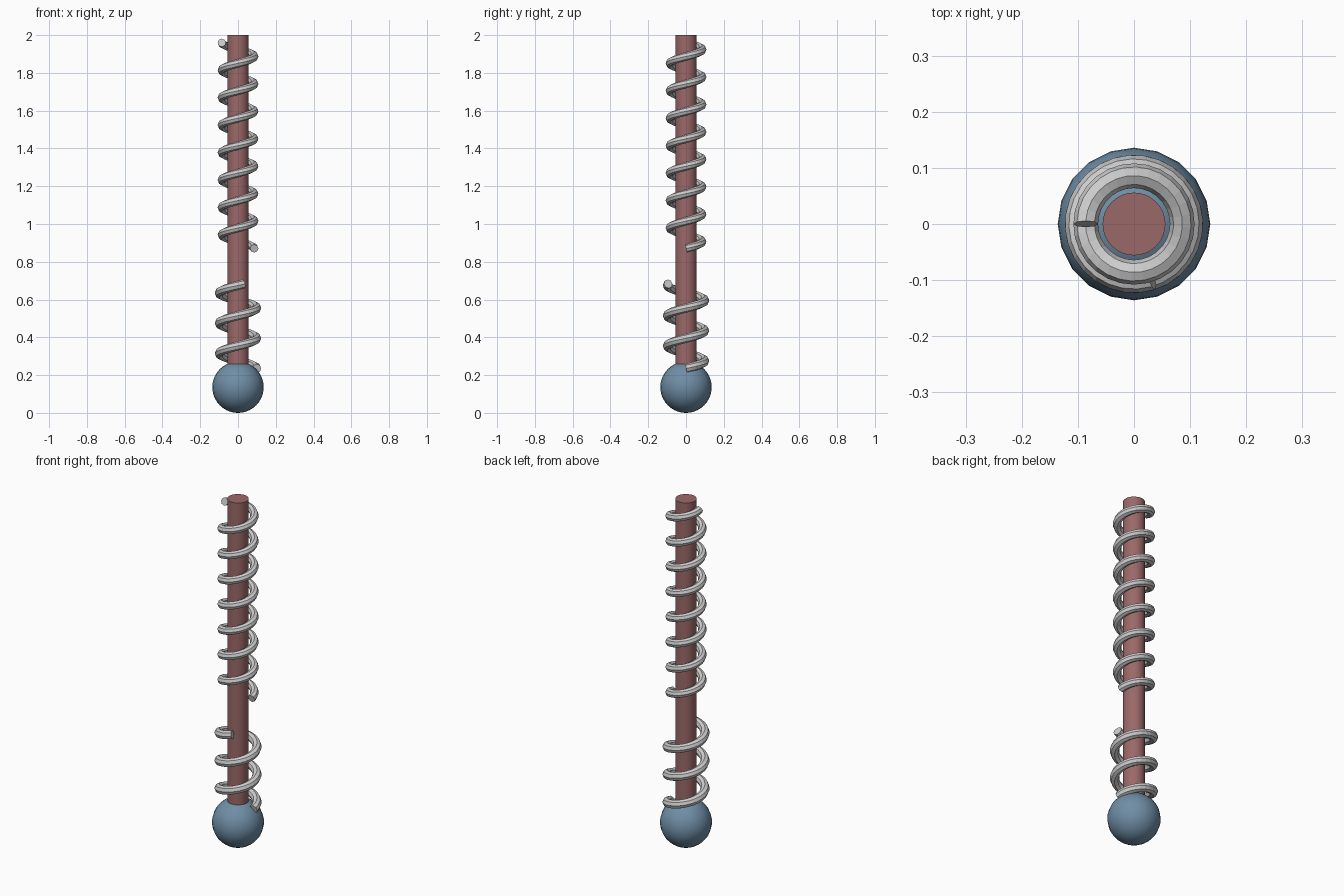
import bpy, bmesh
from math import cos, sin, pi, radians
from mathutils import Vector

if "Cube" in bpy.data.objects:
    bpy.data.objects.remove(bpy.data.objects["Cube"])


def paint(obj, name, rgb):
    mat = bpy.data.materials.new(name)
    mat.diffuse_color = (*rgb, 1)
    mat.use_nodes = True
    mat.node_tree.nodes["Principled BSDF"].inputs["Base Color"].default_value = mat.diffuse_color
    obj.data.materials.append(mat)


def coil(name, radius, wire, z0, pitch, turns, steps=28, sides=8):
    """Wire swept along a rising counter-clockwise helix, capped at both ends."""
    bm = bmesh.new()
    rings = []
    n = round(turns * steps)
    for i in range(n + 1):
        a = 2 * pi * turns * i / n
        out = Vector((cos(a), sin(a), 0))
        centre = out * radius + Vector((0, 0, z0 + pitch * a / (2 * pi)))
        tangent = Vector((-sin(a) * radius, cos(a) * radius, pitch / (2 * pi))).normalized()
        up = out.cross(tangent)
        rings.append([bm.verts.new(centre + wire * (cos(t) * out + sin(t) * up))
                      for t in (2 * pi * k / sides for k in range(sides))])
    for r, s in zip(rings, rings[1:]):
        for k in range(sides):
            j = (k + 1) % sides
            bm.faces.new((r[k], r[j], s[j], s[k]))
    bm.faces.new(rings[0])
    bm.faces.new(rings[-1])
    bmesh.ops.recalc_face_normals(bm, faces=bm.faces)
    mesh = bpy.data.meshes.new(name)
    bm.to_mesh(mesh)
    bm.free()
    obj = bpy.data.objects.new(name, mesh)
    bpy.context.collection.objects.link(obj)
    return obj


# Ball at the foot
bpy.ops.mesh.primitive_uv_sphere_add(segments=20, ring_count=20, radius=0.136, location=(0, 0, 0.136))
ball = bpy.context.object
ball.name = "ball"
bpy.ops.object.shade_smooth_by_angle(angle=radians(30))
paint(ball, "blue", (0.16, 0.27, 0.38))

# Straight rod rising from the ball
bottom, top = 0.136, 2.0
bpy.ops.mesh.primitive_cylinder_add(vertices=32, radius=0.056, depth=top - bottom,
                                    location=(0, 0, (top + bottom) / 2))
rod = bpy.context.object
rod.name = "rod"
bpy.ops.object.shade_smooth_by_angle(angle=radians(30))
paint(rod, "dull_red", (0.33, 0.14, 0.14))

# Two spring coils around the rod
coil("lower_spring", 0.099, 0.024, 0.235, 0.16, 2.8)
coil("upper_spring", 0.086, 0.022, 0.87, 0.1453, 7.5)
